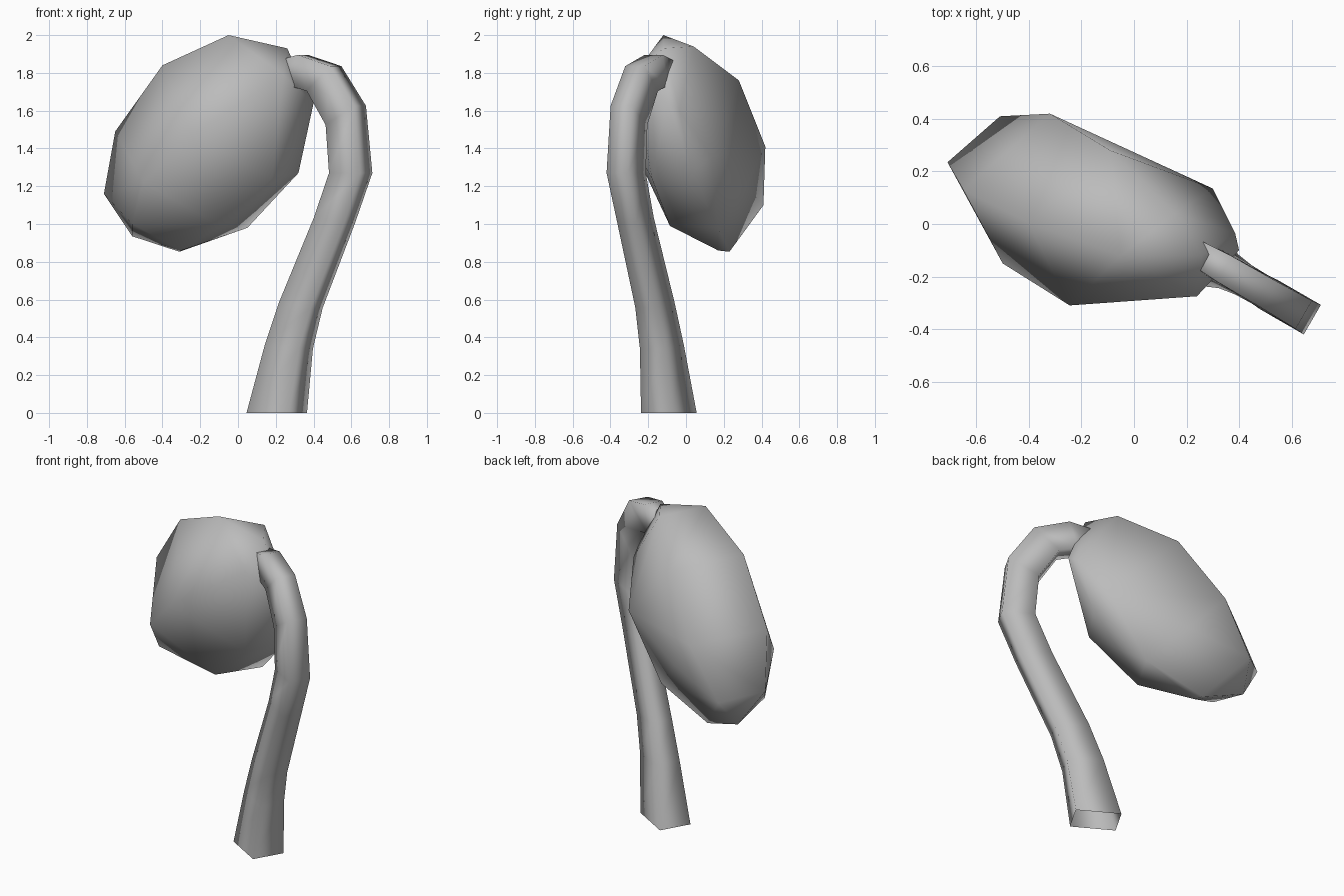
import bpy, bmesh, math
from mathutils import Vector, Matrix

if "Cube" in bpy.data.objects:
    bpy.data.objects.remove(bpy.data.objects["Cube"])

grey = bpy.data.materials.new("plain_grey")
grey.use_nodes = True
COLOUR = (0.5, 0.5, 0.5, 1)
grey.diffuse_color = COLOUR
grey.node_tree.nodes["Principled BSDF"].inputs["Base Color"].default_value = COLOUR


def finish(bm, name):
    bmesh.ops.recalc_face_normals(bm, faces=bm.faces)
    for face in bm.faces:
        face.smooth = True
    mesh = bpy.data.meshes.new(name)
    bm.to_mesh(mesh)
    bm.free()
    mesh.materials.append(grey)
    bpy.context.collection.objects.link(bpy.data.objects.new(name, mesh))


# Hooked stem: four-sided rings swept along a path in one turned upright plane,
# open at the foot and buried in the pod at the tip
# Each entry: distance along the plane, height, half depth, half width, tilt
STEM = [
    (0.223, 0.00, 0.130, 0.095, 0), (0.297, 0.35, 0.105, 0.074, 5),
    (0.37, 0.57, 0.098, 0.064, 8), (0.576, 1.02, 0.094, 0.058, 8),
    (0.675, 1.27, 0.095, 0.065, 0), (0.645, 1.575, 0.101, 0.062, -30),
    (0.512, 1.77, 0.098, 0.058, -42), (0.358, 1.813, 0.086, 0.056, -73),
    (0.26, 1.80, 0.065, 0.048, -95),
]
turn = Matrix.Rotation(math.radians(-30), 4, 'Z')
bm = bmesh.new()
rings = []
for u, z, depth, width, tilt in STEM:
    lean = Matrix.Rotation(math.radians(tilt), 4, 'Y')
    centre = Vector((u, 0.024, z))
    rings.append([
        bm.verts.new(turn @ (centre + lean @ Vector((sx * depth, sy * width, 0))))
        for sx, sy in ((1, 1), (-1, 1), (-1, -1), (1, -1))
    ])
for low, high in zip(rings, rings[1:]):
    for i in range(len(low)):
        j = (i + 1) % len(low)
        bm.faces.new((low[i], low[j], high[j], high[i]))
bm.faces.new(rings[-1])
finish(bm, "stem")

# Hanging pod: a faceted, slightly uneven egg wrapped around a few points
POD = [
    (-.05, -.12, 2.0), (.155, .04, 1.94), (.26, -.12, 1.93), (.4, -.1, 1.64),
    (.385, -.035, 1.6), (.3, .135, 1.355), (.32, .03, 1.27), (.24, -.275, 1.79),
    (-.09, .28, 1.76), (-.32, .42, 1.41), (-.51, .41, 1.1), (-.56, .29, .935),
    (-.31, .23, .853), (-.3, .17, .86), (.05, .17, .98), (-.097, -.085, .99),
    (.18, -.18, 1.24), (-.245, -.31, 1.47), (-.5, -.15, 1.22), (-.57, .03, 1.35),
    (-.71, .235, 1.16), (-.65, .13, 1.49), (-.4, .005, 1.84), (-.56, .025, 1.0),
    (-.14, .315, 1.2),
]
bm = bmesh.new()
for p in POD:
    bm.verts.new(p)
bmesh.ops.convex_hull(bm, input=bm.verts[:])
finish(bm, "pod")
